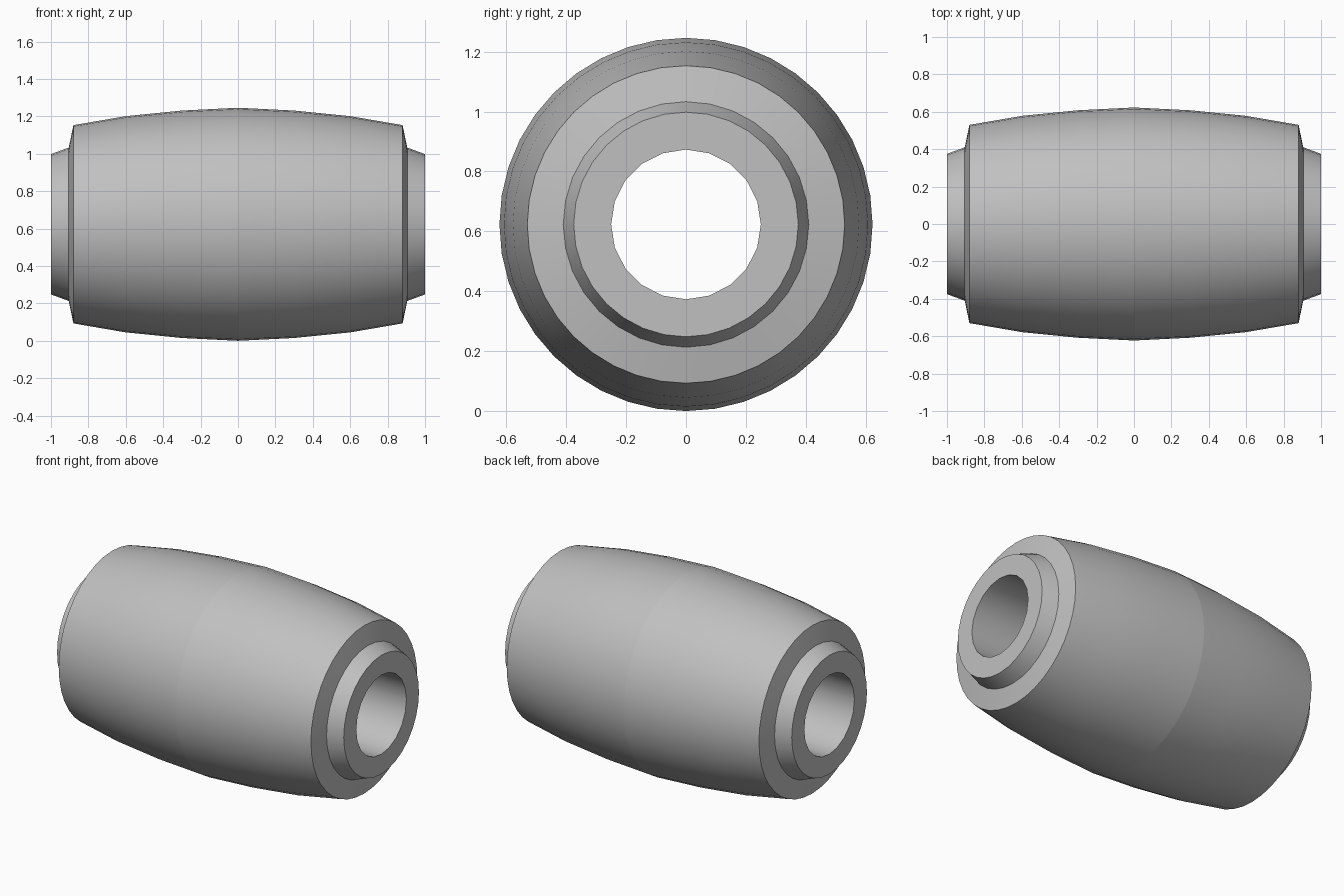
import bpy, bmesh, math

cube = bpy.data.objects.get("Cube")
if cube:
    bpy.data.objects.remove(cube)

AXIS_Z = 0.623

# Single grey finish
grey = bpy.data.materials.new("light grey")
grey.use_nodes = True
colour = (0.53, 0.53, 0.53, 1)
grey.diffuse_color = colour
grey.node_tree.nodes["Principled BSDF"].inputs["Base Color"].default_value = colour


def ring(bm, x, radius, sides):
    """Closed loop of edges around the x axis, starting at the top."""
    verts = []
    for i in range(sides):
        a = math.tau * i / sides
        verts.append(bm.verts.new((x, radius * math.sin(a), radius * math.cos(a))))
    return [bm.edges.new((verts[i], verts[(i + 1) % sides])) for i in range(sides)]


# Half profile from the crown to the bore: x, radius, sides
half = [(0.3, 0.608, 40), (0.6, 0.578, 40), (0.88, 0.53, 40),
        (0.905, 0.41, 32), (1, 0.375, 32), (1, 0.25, 20)]
crown = (0, 0.623, 40)
profile = [(-x, r, n) for x, r, n in reversed(half)] + [crown] + half

bm = bmesh.new()
loops = [ring(bm, *p) for p in profile]

# Skin the barrel, shoulders and collars, then close through the bore
for a, b in zip(loops, loops[1:] + loops[:1]):
    bmesh.ops.bridge_loops(bm, edges=a + b)
bmesh.ops.recalc_face_normals(bm, faces=bm.faces)

# Crisp crease around the crown
for e in loops[len(half)]:
    e.smooth = False

mesh = bpy.data.meshes.new("barrel_bushing")
bm.to_mesh(mesh)
bm.free()
mesh.materials.append(grey)
bushing = bpy.data.objects.new("barrel_bushing", mesh)
bushing.location.z = AXIS_Z
bpy.context.collection.objects.link(bushing)

# Smooth sides with sharp rims
bpy.ops.object.select_all(action="DESELECT")
bushing.select_set(True)
bpy.context.view_layer.objects.active = bushing
bpy.ops.object.shade_smooth_by_angle(angle=math.radians(25), keep_sharp_edges=True)
